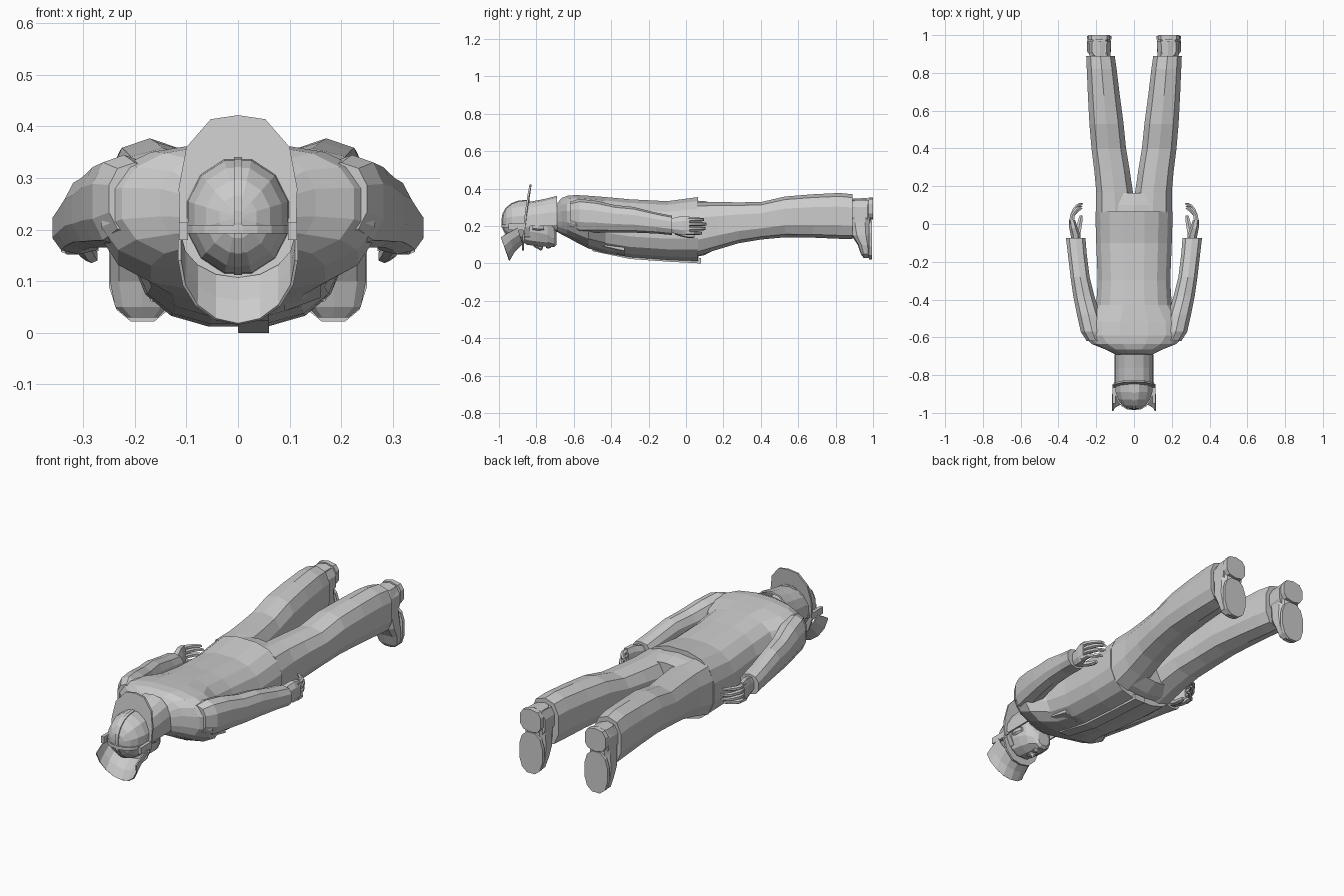
import bpy, bmesh, math
from mathutils import Vector


def finish(name, bm, mirror=False, thick=0):
    bmesh.ops.recalc_face_normals(bm, faces=bm.faces)
    me = bpy.data.meshes.new(name)
    bm.to_mesh(me)
    bm.free()
    ob = bpy.data.objects.new(name, me)
    bpy.context.collection.objects.link(ob)
    if thick:
        m = ob.modifiers.new("Solidify", 'SOLIDIFY')
        m.thickness = thick
        m.offset = 0
    if mirror:
        ob.modifiers.new("Mirror", 'MIRROR').use_clip = False
    return ob


def spow(v, p):
    return math.copysign(abs(v) ** (2 / p), v)


def unit_ring(n, p):
    pts = [(spow(math.cos(t), p), spow(math.sin(t), p))
           for t in (2 * math.pi * (i + .5) / n for i in range(n))]
    mx = max(abs(a) for a, b in pts)
    mz = max(abs(b) for a, b in pts)
    return [(a / mx, b / mz) for a, b in pts]


# Loft of boxed rings: (position, x low, x high, other low, other high)
def loft(name, rings, n=12, p=2.4, axis='y', mirror=False):
    bm = bmesh.new()
    loops = []
    for t, x0, x1, w0, w1 in rings:
        loop = []
        for a, b in unit_ring(n, p):
            x = (x0 + x1) / 2 + a * (x1 - x0) / 2
            w = (w0 + w1) / 2 + b * (w1 - w0) / 2
            loop.append(bm.verts.new((x, t, w) if axis == 'y' else (x, w, t)))
        loops.append(loop)
    for r, s in zip(loops, loops[1:]):
        for i in range(n):
            j = (i + 1) % n
            bm.faces.new((r[i], r[j], s[j], s[i]))
    bm.faces.new(loops[0])
    bm.faces.new(loops[-1])
    return finish(name, bm, mirror)


# Flat outline pushed along a vector
def prism(name, pts, push, mirror=False):
    bm = bmesh.new()
    f = bm.faces.new([bm.verts.new(v) for v in pts])
    new = bmesh.ops.extrude_face_region(bm, geom=[f])['geom']
    bmesh.ops.translate(bm, vec=Vector(push),
                        verts=[v for v in new if isinstance(v, bmesh.types.BMVert)])
    return finish(name, bm, mirror)


# Thin sheet through rows of points
def sheet(name, rows, thick):
    bm = bmesh.new()
    vs = [[bm.verts.new(v) for v in r] for r in rows]
    for r, s in zip(vs, vs[1:]):
        for i in range(len(r) - 1):
            bm.faces.new((r[i], r[i + 1], s[i + 1], s[i]))
    return finish(name, bm, thick=thick)


def sym(y, rx, lo, hi):
    return (y, -rx, rx, lo, hi)


# Jacket body, lying face down
loft("jacket", [sym(.065, .205, .012, .355), sym(-.1, .20, .018, .333),
                sym(-.3, .192, .032, .343), sym(-.43, .20, .055, .355),
                sym(-.52, .265, .08, .362), sym(-.59, .265, .115, .366),
                sym(-.635, .225, .14, .362), sym(-.665, .15, .155, .35),
                sym(-.69, .10, .17, .32)], n=16, p=2.5)
# Front closure strip and chest pocket
loft("jacket_closure", [sym(.08, .03, 0, .03), sym(-.1, .03, .01, .04),
                        sym(-.3, .03, .024, .06), sym(-.5, .03, .066, .1)],
     n=4, p=20).location.x = .03
prism("chest_pocket", [(.09, -.5, .085), (.16, -.5, .105), (.16, -.33, .068),
                       (.09, -.33, .042)], (0, 0, .03))

# Sleeves
loft("sleeve", [(-.62, .15, .25, .19, .33), (-.57, .16, .282, .165, .345),
                (-.48, .18, .302, .165, .335), (-.38, .21, .322, .165, .312),
                (-.28, .235, .336, .165, .302), (-.16, .25, .35, .16, .272),
                (-.075, .257, .36, .152, .255)], n=10, mirror=True)

# Hands with curled fingers
loft("palm", [(-.1, .285, .33, .17, .235), (-.06, .283, .335, .16, .245),
              (-.02, .298, .343, .152, .255), (.02, .312, .345, .155, .252)],
     n=8, mirror=True)
for i, tip in enumerate((.085, .105, .11, .095)):
    z = .152 + i * .024
    loft("finger", [(.0, .318, .343, z, z + .023), (.045, .315, .339, z, z + .022),
                    (tip - .025, .298, .322, z, z + .021),
                    (tip - .006, .278, .304, z + .002, z + .019),
                    (tip, .270, .290, z + .004, z + .017)], n=6, mirror=True)
loft("thumb", [(-.06, .285, .315, .155, .19), (-.02, .278, .306, .142, .17),
               (.02, .272, .296, .135, .16), (.045, .272, .288, .138, .154)],
     n=6, mirror=True)

# Trousers
loft("trouser_seat", [sym(.03, .197, .03, .338), sym(.1, .2, .045, .333),
                      sym(.165, .17, .08, .32)], n=14, p=2.6)
loft("trouser_leg", [(.06, .0, .2, .04, .33), (.17, .006, .2, .075, .328),
                     (.28, .022, .21, .108, .327), (.4, .042, .225, .128, .328),
                     (.53, .055, .236, .14, .358), (.68, .075, .244, .138, .37),
                     (.82, .092, .25, .132, .377), (.89, .102, .253, .13, .37)],
     n=10, p=2.6, mirror=True)

# Boots, toes down and soles facing back
loft("boot_shaft", [(.85, .125, .235, .2, .345), (.97, .122, .24, .2, .35)],
     n=10, mirror=True)
loft("boot_foot", [(.03, .155, .215, .95, .988), (.05, .135, .238, .935, .99),
                   (.1, .122, .248, .918, .99), (.15, .122, .248, .885, .99),
                   (.22, .128, .24, .87, .99), (.3, .13, .238, .87, .99),
                   (.34, .145, .222, .885, .988)],
     n=10, p=3, axis='z', mirror=True)
loft("boot_sole", [(.978, .12, .25, .022, .23), (.995, .12, .25, .022, .23)],
     n=12, p=2.5, mirror=True)
loft("boot_heel", [(.975, .126, .242, .235, .352), (1.0, .126, .242, .235, .352)],
     n=10, p=2.8, mirror=True)

# Neck, head and face
loft("neck", [sym(-.8, .06, .17, .3), sym(-.7, .058, .17, .3),
              sym(-.62, .075, .16, .31)], n=10)
loft("head", [sym(-.9, .07, .13, .3), sym(-.85, .082, .1, .32),
              sym(-.79, .082, .092, .31), sym(-.74, .072, .09, .28),
              sym(-.705, .052, .088, .22), sym(-.692, .032, .1, .17)], n=12)
loft("nose", [sym(-.815, .007, .09, .12), sym(-.775, .017, .068, .12),
              sym(-.765, .012, .08, .12)], n=6)
loft("mouth", [sym(-.748, .025, .082, .11), sym(-.735, .027, .08, .11),
               sym(-.722, .022, .084, .11)], n=8)
loft("ear", [(-.82, .076, .094, .18, .215), (-.79, .076, .098, .175, .22),
             (-.76, .074, .088, .18, .205)], n=6, mirror=True)

# Helmet shell
prof = [(-.835, 1), (-.89, .97), (-.93, .84), (-.96, .62), (-.976, .36), (-.981, .1)]
loft("helmet_shell", [sym(y, .1 * s, .225 - .112 * s, .225 + .112 * s)
                      for y, s in prof], n=12, p=2)
# Crossing ridges over the shell
half = [(y - .005, s * 1.03) for y, s in prof]
prism("helmet_ridge_long",
      [(-.008, y, .225 + .112 * s) for y, s in half] +
      [(-.008, y, .225 - .112 * s) for y, s in reversed(half)], (.016, 0, 0))
prism("helmet_ridge_cross",
      [(.102 * s, y, .193) for y, s in half] +
      [(-.102 * s, y, .193) for y, s in reversed(half)], (0, 0, .016))
# Brim, long at the nape
right = [(.05, .08), (.09, .12), (.112, .18), (.115, .28), (.1, .36), (.053, .414)]
outline = [(0, .07)] + right + [(0, .422)] + [(-x, z) for x, z in reversed(right)]
prism("helmet_brim", [(x, -.876 + .115 * (z - .07) - .6 * x * x, z)
                      for x, z in outline], (0, .01, 0))

# Raised face shield with side pivots
N = 8
angs = [math.pi * i / N for i in range(N + 1)]
sheet("face_shield",
      [[(.113 * math.cos(a), y0 + dy * math.sin(a), z0 + dz * math.sin(a)) for a in angs]
       for y0, dy, z0, dz in ((-.90, .025, .19, -.085), (-.95, .03, .165, -.105),
                              (-.99, .045, .14, -.123))], .006)
prism("shield_pivot", [(.097, -.95, .18), (.097, -.95, .214), (.097, -.86, .214),
                       (.097, -.86, .18)], (.017, 0, 0), True)

# Neck curtain hanging from the helmet
sheet("neck_curtain",
      [[(.1 * spow(math.cos(a), 2.6), y, z0 + h * spow(math.sin(a), 2.6)) for a in angs]
       for y, z0, h in ((-.84, .2, .125), (-.76, .2, .14), (-.69, .2, .157))], .008)
